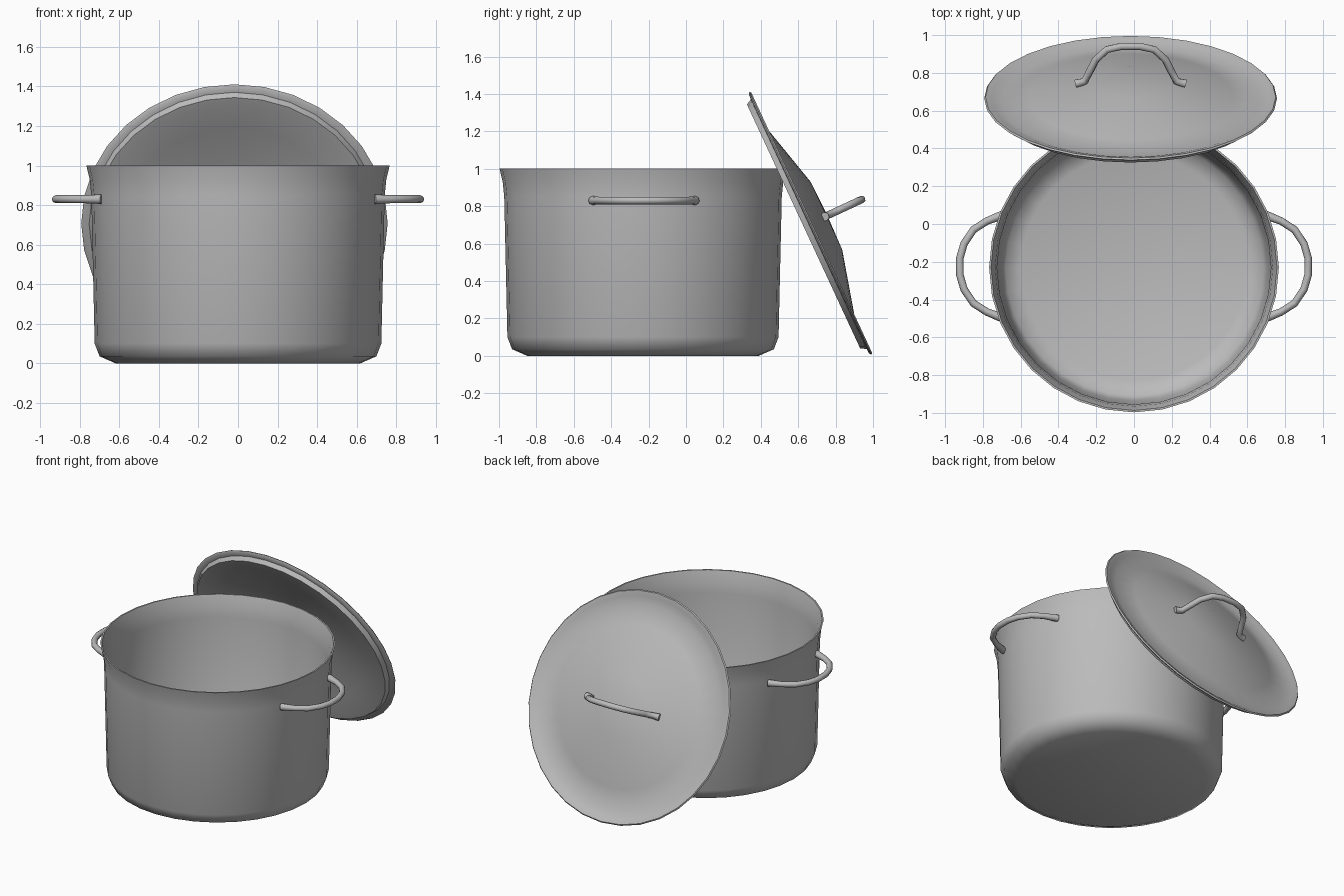
import bpy
import bmesh
from math import radians, tau
from mathutils import Matrix, Vector

if "Cube" in bpy.data.objects:
    bpy.data.objects.remove(bpy.data.objects["Cube"], do_unlink=True)

SEGMENTS = 32
POT_Y = -0.23

# Single brushed metal colour
metal = bpy.data.materials.new("grey_metal")
metal.use_nodes = True
METAL_COLOUR = (0.5, 0.5, 0.5, 1)
metal.diffuse_color = METAL_COLOUR
metal.node_tree.nodes["Principled BSDF"].inputs["Base Color"].default_value = METAL_COLOUR


def finish(obj, matrix, angle):
    """Place an object, colour it and smooth its shading."""
    obj.data.materials.clear()
    obj.data.materials.append(metal)
    obj.matrix_world = matrix
    bpy.ops.object.select_all(action="DESELECT")
    obj.select_set(True)
    bpy.context.view_layer.objects.active = obj
    bpy.ops.object.shade_smooth_by_angle(angle=radians(angle))
    return obj


def lathe(name, profile, matrix):
    """Spin an axis-to-axis (radius, height) profile into a closed solid."""
    bm = bmesh.new()
    verts = [bm.verts.new((0, -r, z)) for r, z in profile]
    edges = [bm.edges.new(pair) for pair in zip(verts, verts[1:])]
    bmesh.ops.spin(bm, geom=verts + edges, cent=(0, 0, 0), axis=(0, 0, 1),
                   angle=tau, steps=SEGMENTS)
    bmesh.ops.remove_doubles(bm, verts=bm.verts, dist=0.0005)
    bmesh.ops.recalc_face_normals(bm, faces=bm.faces)
    mesh = bpy.data.meshes.new(name)
    bm.to_mesh(mesh)
    bm.free()
    obj = bpy.data.objects.new(name, mesh)
    bpy.context.collection.objects.link(obj)
    return finish(obj, matrix, 55)


def bent_rod(name, half_path, mirror, matrix, radius=0.02):
    """Sweep a round rod along half a path followed by its mirror image."""
    half = [Vector(p) for p in half_path]
    path = half + [p * mirror for p in reversed(half)]
    curve = bpy.data.curves.new(name, "CURVE")
    curve.dimensions = "3D"
    curve.bevel_depth = radius
    curve.bevel_resolution = 2
    curve.use_fill_caps = True
    spline = curve.splines.new("POLY")
    spline.points.add(len(path) - 1)
    for i, (point, co) in enumerate(zip(spline.points, path)):
        point.co = (*co, 1)
        point.radius = 1.2 if i in (0, len(path) - 1) else 1
    obj = bpy.data.objects.new(name, curve)
    bpy.context.collection.objects.link(obj)
    bpy.ops.object.select_all(action="DESELECT")
    obj.select_set(True)
    bpy.context.view_layer.objects.active = obj
    bpy.ops.object.convert(target="MESH")
    return finish(bpy.context.object, matrix, 60)


# Pot: rounded base, slightly tapered wall, flared rim, hollow inside
pot_profile = [
    (0, 0), (0.62, 0), (0.70, 0.035), (0.725, 0.1), (0.742, 0.85),
    (0.75, 0.93), (0.767, 1.0),
    (0.757, 1.0), (0.735, 0.93), (0.725, 0.85), (0.705, 0.1),
    (0.68, 0.05), (0.60, 0.02), (0, 0.02),
]
lathe("pot_body", pot_profile, Matrix.Translation((0, POT_Y, 0)))

# Side handles, one turned half round from the other
side_path = [(0.69, 0.275, 0), (0.78, 0.24, 0), (0.85, 0.195, 0),
             (0.90, 0.12, 0), (0.922, 0.045, 0)]
for name, turn in (("left_handle", 0), ("right_handle", 180)):
    place = Matrix.Translation((0, POT_Y + 0.005, 0.83)) @ Matrix.Rotation(radians(turn), 4, "Z")
    bent_rod(name, side_path, Vector((1, -1, 1)), place)

# Lid leaning against the back of the pot
lid_place = Matrix.Translation((-0.018, 0.665, 0.708)) @ Matrix.Rotation(radians(-65.1), 4, "X")
lid_profile = [
    (0, 0.1), (0.2, 0.095), (0.54, 0.008), (0.68, -0.022), (0.735, 0.0),
    (0.768, 0.008), (0.775, 0.0), (0.765, -0.008),
    (0.735, -0.01), (0.72, -0.04), (0.68, -0.035), (0.54, -0.006),
    (0.2, 0.08), (0, 0.085),
]
lathe("lid", lid_profile, lid_place)

# Arched lid handle with feet turned outward
lid_path = [(-0.29, 0, 0.085), (-0.243, 0, 0.1), (-0.215, 0, 0.16),
            (-0.185, 0, 0.225), (-0.125, 0, 0.285), (-0.05, 0, 0.303)]
bent_rod("lid_handle", lid_path, Vector((-1, 1, 1)), lid_place)
